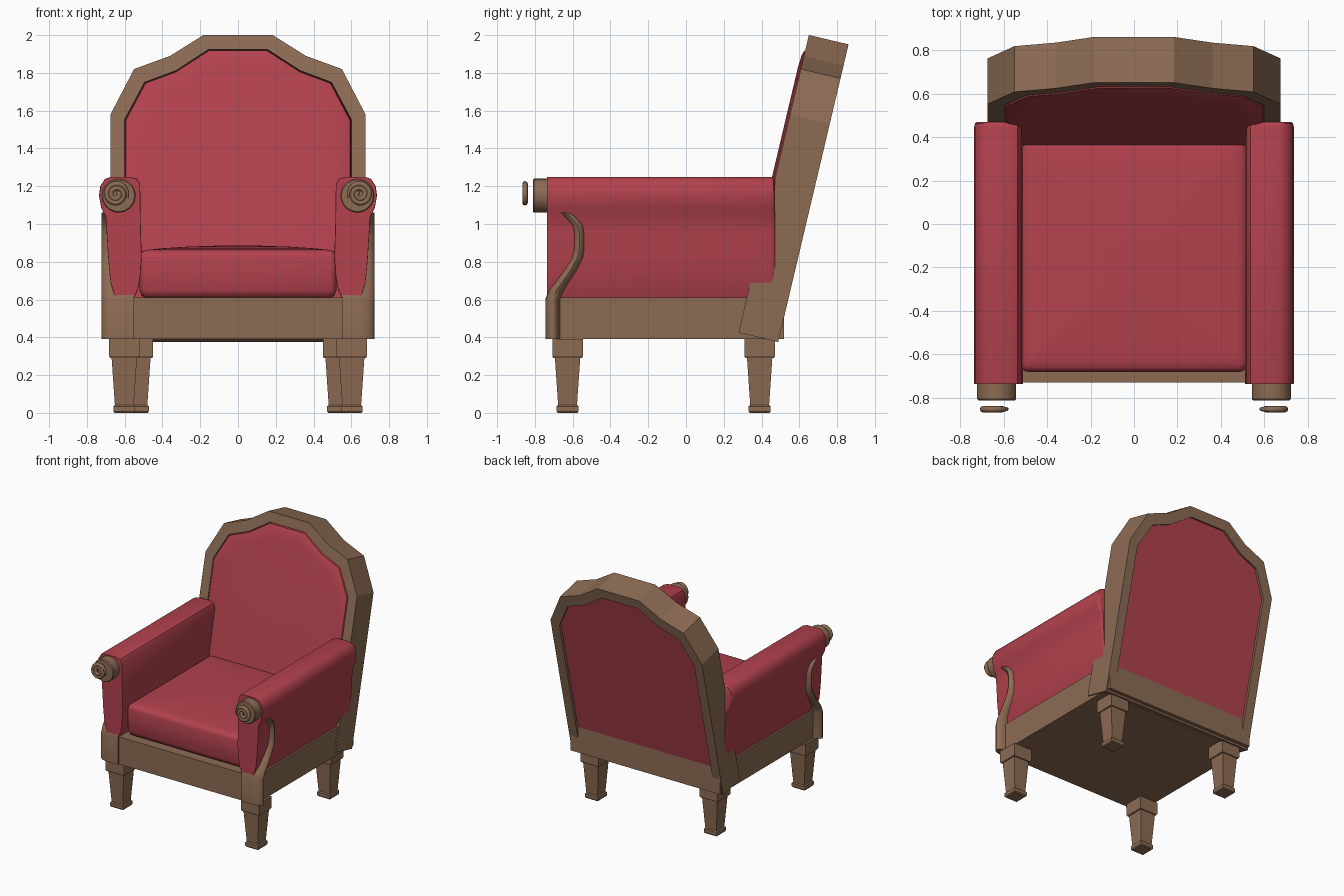
import bpy, bmesh, math
from mathutils import Vector

if "Cube" in bpy.data.objects:
    bpy.data.objects.remove(bpy.data.objects["Cube"])


def material(name, col):
    m = bpy.data.materials.new(name)
    m.diffuse_color = (*col, 1)
    m.use_nodes = True
    m.node_tree.nodes["Principled BSDF"].inputs["Base Color"].default_value = m.diffuse_color
    return m


WOOD = material("brown_wood", (0.262, 0.147, 0.086))
RED = material("red_fabric", (0.448, 0.054, 0.074))


def loft(name, rings, mat, mirror=False, loop=False, smooth=40):
    """Skin a list of equal-length point rings; capped, or joined end to start."""
    bm = bmesh.new()
    vs = [[bm.verts.new(p) for p in r] for r in rings]
    n = len(vs[0])
    pairs = list(zip(vs, vs[1:])) + ([(vs[-1], vs[0])] if loop else [])
    for a, b in pairs:
        for i in range(n):
            j = (i + 1) % n
            bm.faces.new((a[i], a[j], b[j], b[i]))
    if not loop:
        bm.faces.new(vs[0])
        bm.faces.new(vs[-1])
    bmesh.ops.recalc_face_normals(bm, faces=bm.faces)
    me = bpy.data.meshes.new(name)
    bm.to_mesh(me)
    bm.free()
    ob = bpy.data.objects.new(name, me)
    bpy.context.collection.objects.link(ob)
    me.materials.append(mat)
    if mirror:
        mod = ob.modifiers.new("mirror", 'MIRROR')
        mod.use_mirror_merge = False
    if smooth:
        bpy.ops.object.select_all(action='DESELECT')
        ob.select_set(True)
        bpy.context.view_layer.objects.active = ob
        bpy.ops.object.shade_smooth_by_angle(angle=math.radians(smooth))
    return ob


def rect(cx, cy, hx, hy, z):
    return [(cx + sx * hx, cy + sy * hy, z)
            for sx, sy in ((-1, -1), (1, -1), (1, 1), (-1, 1))]


def round_rect(cx, cy, hx, hy, z, r, seg=4):
    pts = []
    for k, (sx, sy) in enumerate(((1, 1), (-1, 1), (-1, -1), (1, -1))):
        for i in range(seg + 1):
            t = math.pi / 2 * (k + i / seg)
            pts.append((cx + sx * (hx - r) + r * math.cos(t),
                        cy + sy * (hy - r) + r * math.sin(t), z))
    return pts


# Seat base
loft("seat_base", [rect(0, -0.105, 0.665, 0.625, z) for z in (0.39, 0.61)], WOOD, smooth=0)

# Legs: block, tapered shaft, foot; the rear pair stands closer together
LEG = ((0.39, .081), (0.30, .081), (0.29, .075), (0.29, .067), (0.042, .05),
       (0.035, .058), (0.008, .058), (0, .052))
for name, x, y in (("front_legs", 0.602, -0.627), ("rear_legs", 0.53, 0.39)):
    loft(name, [rect(x, y, h, h, z) for z, h in LEG], WOOD, mirror=True, smooth=0)

# Seat cushion with soft edges and a crowned top
SEAT = ((0.61, .03), (0.62, .012), (0.65, 0), (0.825, 0), (0.845, .006), (0.858, .02),
        (0.864, .05), (0.872, .13), (0.880, .25), (0.885, .40))
loft("seat_cushion", [round_rect(0, -0.14, 0.522 - d, 0.54 - d, z, 0.035) for z, d in SEAT], RED)

# Leaning back: outline coordinates are (x, distance up the slope)
A = math.radians(13.3)
UP = Vector((0, math.sin(A), math.cos(A)))
DEEP = Vector((0, math.cos(A), -math.sin(A)))
ORIGIN = Vector((0, 0.278, 0.425))
THICK = 0.216


def both_sides(half):
    return half + [(-x, h) for x, h in reversed(half)]


def on_back(outline, depth, inset=0.0):
    return [ORIGIN + Vector((x * (1 - inset / 0.6), 0, 0))
            + UP * (h + (0.8 - h) * inset / 0.7) + DEEP * depth for x, h in outline]


OUTER = both_sides([(.675, 0), (.675, 1.187), (.55, 1.434), (.36, 1.505), (.183, 1.619)])
INNER = both_sides([(.6, .13), (.6, 1.16), (.495, 1.362), (.33, 1.425), (.156, 1.541)])
loft("back_frame", [on_back(OUTER, 0), on_back(INNER, 0),
                    on_back(INNER, THICK), on_back(OUTER, THICK)], WOOD, loop=True, smooth=0)
loft("back_cushion", [on_back(INNER, d, i) for d, i in (
    (THICK - 0.02, 0), (0.012, 0.002), (-0.004, 0.008), (-0.012, 0.03), (-0.017, 0.09))], RED)

# Padded arms: rolled top over a panel that tapers down
ARM = [(.55, .61), (.65, .61), (.675, .69), (.686, .80), (.695, .95), (.70, 1.037),
       (.724, 1.085), (.736, 1.15), (.729, 1.20), (.705, 1.238), (.67, 1.25), (.57, 1.25),
       (.535, 1.24), (.518, 1.21), (.515, 1.0), (.51, .83), (.517, .72), (.53, .65)]


def arm_ring(y, s):
    return [(0.625 + (x - 0.625) * s, y, 0.93 + (z - 0.93) * (1 + (s - 1) * 0.3)) for x, z in ARM]


loft("arms", [arm_ring(y, s) for y, s in (
    (-0.736, 0.985), (-0.73, 1), (0.445, 1), (0.463, 0.96), (0.47, 0.87))], RED, mirror=True)

# Curved front posts, rounded on the outside
POST = ((.39, -.745, .08), (.60, -.745, .08), (.65, -.727, .082), (.70, -.69, .082),
        (.76, -.648, .08), (.82, -.612, .074), (.87, -.60, .07), (.95, -.60, .07),
        (.99, -.612, .078), (1.02, -.638, .085), (1.045, -.665, .09), (1.06, -.685, .08))


def post_ring(z, y, d):
    pts = [(0.55, y + d, z), (0.55, y, z)]
    for i in range(9):
        t = math.pi * (i / 8 - 0.5)
        pts.append((0.63 + 0.092 * math.cos(t), y + d / 2 + d / 2 * math.sin(t), z))
    return pts


loft("front_posts", [post_ring(*p) for p in POST], WOOD, mirror=True, smooth=50)


# Round wooden arm ends
def disc(y, r, n=32):
    return [(0.632 + r * math.cos(2 * math.pi * i / n), y,
             1.15 + r * math.sin(2 * math.pi * i / n)) for i in range(n)]


loft("arm_ends", [disc(-0.73, .09), disc(-0.804, .09), disc(-0.811, .084)], WOOD, mirror=True)

# Spiral ornaments in front of the arm ends
spiral = []
for k in range(57):
    f = k / 56
    t = math.pi * (0.5 + 4.6 * f)
    r = 0.012 + 0.05 * f
    tube = 0.0145 * min(1, 0.4 + 6 * (1 - f), 0.4 + 6 * f)
    spiral.append([((0.645 + math.cos(t) * (r + tube * math.cos(u))),
                    -0.852 + tube * math.sin(u),
                    1.157 + math.sin(t) * (r + tube * math.cos(u)))
                   for u in (math.pi / 4 * i for i in range(8))])
loft("arm_spirals", spiral, WOOD, mirror=True, smooth=60)
